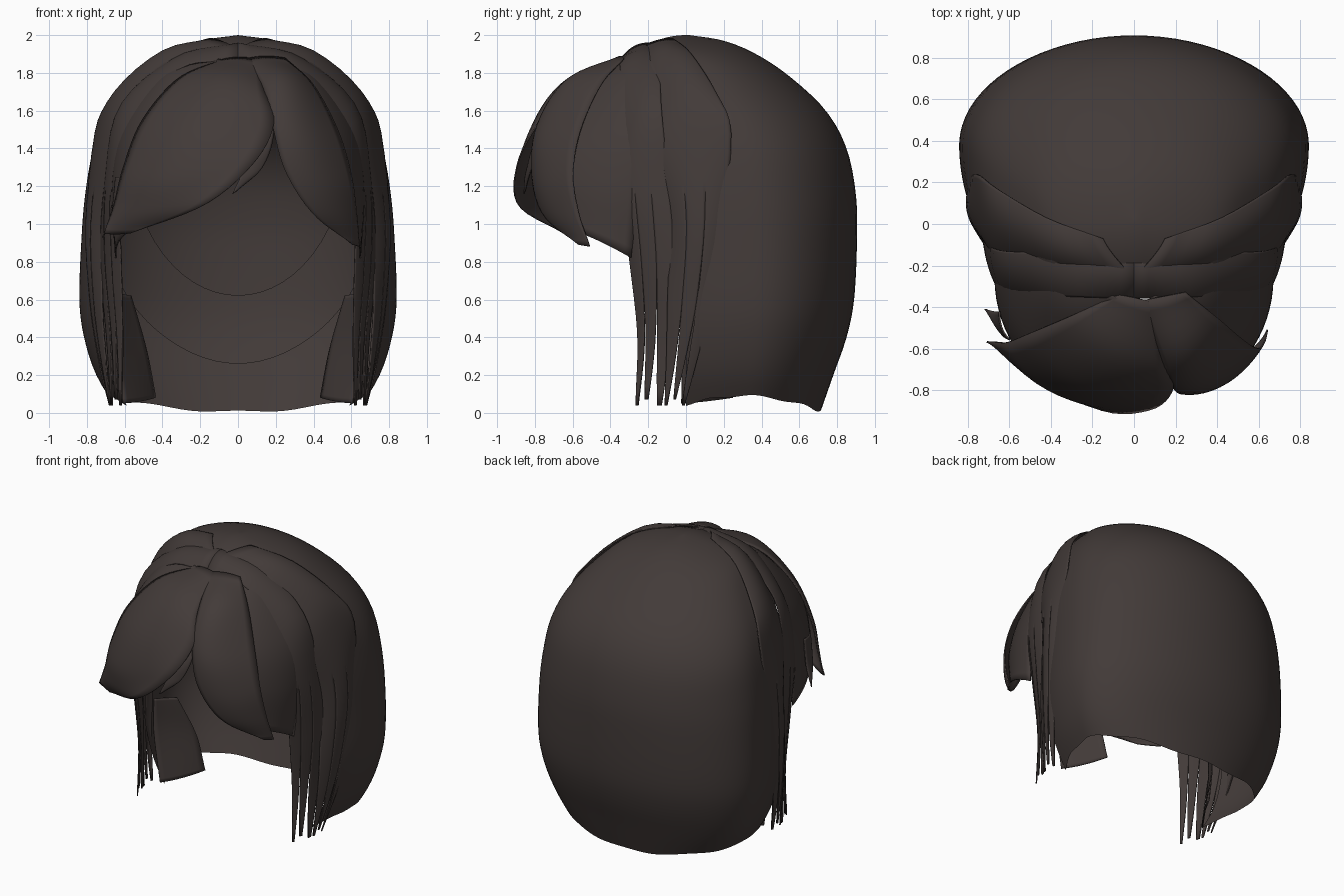
import bpy, bmesh, math
from mathutils import Vector

hair = bpy.data.materials.new("dark_brown_hair")
hair.diffuse_color = (0.055, 0.043, 0.04, 1)


def spline(rows, v):
    """Catmull-Rom through rows (vectors of any size), v in 0..1."""
    n = len(rows) - 1
    i = min(int(v * n), n - 1)
    t = v * n - i
    p1, p2 = Vector(rows[i]), Vector(rows[i + 1])
    p0 = Vector(rows[i - 1]) if i else p1 * 2 - p2
    p3 = Vector(rows[i + 2]) if i + 2 <= n else p2 * 2 - p1
    return 0.5 * (p1 * 2 + (p2 - p0) * t + (p0 * 2 - p1 * 5 + p2 * 4 - p3) * t * t
                  + (p1 * 3 - p0 - p2 * 3 + p3) * t ** 3)


def make_object(name, grids, thickness=0):
    bm = bmesh.new()
    for grid in grids:
        vs = [[bm.verts.new(p) for p in row] for row in grid]
        for a, b in zip(vs, vs[1:]):
            for j in range(len(a) - 1):
                bm.faces.new((a[j], b[j], b[j + 1], a[j + 1]))
    bmesh.ops.remove_doubles(bm, verts=bm.verts, dist=1e-5)
    bmesh.ops.recalc_face_normals(bm, faces=bm.faces)
    # sheets face away from the middle of the head
    middle = Vector((0, 0, 0.9))
    if sum((f.calc_center_median() - middle).dot(f.normal) * f.calc_area() for f in bm.faces) < 0:
        bmesh.ops.reverse_faces(bm, faces=bm.faces)
    for f in bm.faces:
        f.smooth = True
    me = bpy.data.meshes.new(name)
    bm.to_mesh(me)
    bm.free()
    me.materials.append(hair)
    ob = bpy.data.objects.new(name, me)
    bpy.context.collection.objects.link(ob)
    if thickness:
        m = ob.modifiers.new("thickness", 'SOLIDIFY')
        m.thickness = thickness
        m.offset = -1
    return ob


def lock(name, rows, side=1, fingers=1, split=0.55, nu=8, nv=28):
    """Curved sheet: each row has three points across; lower end may split into strands."""
    edges = [[r[k] for r in rows] for k in range(3)]
    grids = []
    for f in range(fingers):
        grid = []
        for i in range(nv + 1):
            v = i / nv
            a, m, b = (spline(e, v) for e in edges)
            k = max(0, (v - split) / (1 - split)) if fingers > 1 else 0
            row = []
            for j in range(nu + 1):
                u = (f + 0.5 + (j / nu - 0.5) * (1 - 0.7 * k ** 4)) / fingers
                p = a * (1 - u) * (1 - 2 * u) + m * 4 * u * (1 - u) + b * u * (2 * u - 1)
                row.append((p.x * side, p.y, p.z + 0.03 * (f % 2) * k))
            grid.append(row)
        grids.append(grid)
    return make_object(name, grids, 0.008)


# U-shaped levels: height, half width, back y, widest y, front edge y
LEVELS = [(2.0, 0, .02, 0, -.23), (1.97, .2, .2, 0, -.23), (1.9, .4, .37, .05, -.22),
          (1.78, .54, .55, .15, -.2), (1.6, .68, .74, .25, -.15), (1.4, .765, .85, .33, -.1),
          (1.15, .81, .9, .36, -.05), (.9, .83, .905, .38, -.02), (.6, .84, .89, .38, 0),
          (.4, .815, .85, .37, 0), (.2, .75, .78, .35, 0), (0, .63, .71, .33, 0)]


def shell(name, bottom, scale=1, nu=32, nv=40):
    grid = []
    for j in range(-nu, nu + 1):
        s = abs(j) / nu
        lo, hi = 0, 1
        for _ in range(25):
            mid = (lo + hi) / 2
            lo, hi = (mid, hi) if spline(LEVELS, mid)[0] * scale > bottom(s) else (lo, mid)
        col = []
        for i in range(nv + 1):
            z, w, back, wide, front = spline(LEVELS, lo * i / nv)
            if s < 0.6:
                t = s / 0.6 * math.pi / 2
                x, y = w * math.sin(t), wide + (back - wide) * math.cos(t)
            else:
                t = (s - 0.6) / 0.4
                x, y = w * (1 - 0.1 * t * t), wide + (front - wide) * t
            # the crown slopes down towards the forehead
            z -= 1.2 * min(y, 0) ** 2 * max(0, z - 1)
            col.append((math.copysign(x, j) * scale, y * scale, z * scale))
        grid.append(col)
    return make_object(name, [grid])


# Main back shell and the two inner layers with arched lower edges
shell("back_shell", lambda s: .006 + .085 * math.sin(math.pi * s / 1.3) ** 2 + .006 * math.cos(22 * s))
shell("inner_layer", lambda s: min(.26 + .39 * (s / .33) ** 2, 1.3), .95)
shell("scalp_layer", lambda s: min(.62 + .33 * (s / .27) ** 2, 1.4), .88)

REAR_LOCK = [
    ((.02, -.24, 1.94), (.1, -.15, 1.975), (.15, -.07, 1.985)),
    ((.35, -.2, 1.86), (.38, -.1, 1.92), (.42, .03, 1.9)),
    ((.58, -.16, 1.62), (.64, 0, 1.7), (.66, .17, 1.68)),
    ((.68, -.14, 1.38), (.745, .03, 1.42), (.76, .24, 1.48)),
    ((.71, -.09, 1.0), (.80, .05, 1.0), (.79, .2, 1.02)),
    ((.72, -.1, .6), (.78, .02, .6), (.78, .14, .6)),
    ((.7, -.11, .3), (.74, -.02, .3), (.74, .07, .3)),
    ((.67, -.13, .04), (.69, -.06, .04), (.67, .01, .04))]
FRONT_LOCK = [
    ((0, -.36, 1.86), (0, -.27, 1.945), (0, -.17, 1.955)),
    ((.3, -.35, 1.83), (.32, -.25, 1.88), (.33, -.14, 1.88)),
    ((.55, -.34, 1.55), (.61, -.24, 1.6), (.63, -.13, 1.62)),
    ((.63, -.35, 1.2), (.69, -.23, 1.2), (.71, -.09, 1.2)),
    ((.62, -.3, .8), (.69, -.2, .8), (.73, -.06, .8)),
    ((.61, -.26, .4), (.66, -.19, .4), (.7, -.08, .4)),
    ((.61, -.28, .04), (.65, -.21, .04), (.68, -.1, .04))]
TEMPLE = [
    ((0, -.42, 1.84), (.08, -.36, 1.87), (.18, -.28, 1.885)),
    ((.26, -.53, 1.71), (.35, -.4, 1.775), (.4, -.24, 1.8)),
    ((.44, -.63, 1.5), (.55, -.45, 1.5), (.61, -.24, 1.52)),
    ((.52, -.66, 1.25), (.63, -.46, 1.22), (.67, -.25, 1.2)),
    ((.58, -.58, .96), (.64, -.44, .9), (.65, -.29, .82))]
INNER_FLAP = [
    ((.66, -.02, .64), (.62, .05, .63), (.57, .12, .62)),
    ((.66, -.02, .4), (.58, .1, .38), (.49, .22, .34)),
    ((.61, -.02, .05), (.52, .1, .06), (.44, .25, .08))]

# Mirrored side locks, temple hair and inner flaps
for side, label in ((1, "right"), (-1, "left")):
    lock("rear_lock_" + label, REAR_LOCK, side, 3, .5)
    lock("front_lock_" + label, FRONT_LOCK, side, 3, .5)
    lock("temple_hair_" + label, TEMPLE, side)
    lock("inner_flap_" + label, INNER_FLAP, side)

# Wide fringe swept to the left
lock("fringe_left", [
    ((-.08, -.34, 1.875), (.02, -.36, 1.885), (.1, -.38, 1.87)),
    ((-.32, -.45, 1.77), (-.1, -.62, 1.77), (.14, -.66, 1.71)),
    ((-.51, -.53, 1.55), (-.22, -.78, 1.53), (.19, -.79, 1.53)),
    ((-.61, -.57, 1.3), (-.36, -.82, 1.26), (.08, -.895, 1.32)),
    ((-.66, -.57, 1.1), (-.5, -.74, 1.08), (-.18, -.89, 1.1)),
    ((-.71, -.57, .95), (-.65, -.6, .945), (-.57, -.65, .95))], nu=12)

# Narrower fringe on the right
lock("fringe_right", [
    ((.04, -.37, 1.875), (.14, -.35, 1.89), (.25, -.33, 1.88)),
    ((.13, -.64, 1.73), (.27, -.61, 1.77), (.4, -.45, 1.74)),
    ((.18, -.78, 1.53), (.36, -.76, 1.5), (.53, -.56, 1.5)),
    ((.25, -.82, 1.28), (.44, -.77, 1.25), (.6, -.6, 1.27)),
    ((.4, -.76, 1.05), (.53, -.69, 1.05), (.63, -.57, 1.06)),
    ((.61, -.57, .89), (.63, -.54, .885), (.645, -.51, .88))], nu=12)

# Small pointed strand between the fringes, and the spike at the left temple
lock("middle_strand", [
    ((.08, -.66, 1.7), (.12, -.66, 1.7), (.16, -.66, 1.68)),
    ((.06, -.8, 1.42), (.13, -.8, 1.44), (.19, -.77, 1.48)),
    ((.02, -.85, 1.27), (.08, -.84, 1.28), (.13, -.82, 1.3)),
    ((-.03, -.86, 1.16), (-.02, -.86, 1.165), (-.01, -.85, 1.17))])
lock("temple_spike", [
    ((-.6, -.56, 1.25), (-.64, -.5, 1.25), (-.65, -.42, 1.25)),
    ((-.64, -.53, 1.05), (-.67, -.48, 1.05), (-.67, -.42, 1.05)),
    ((-.71, -.42, .94), (-.715, -.415, .935), (-.72, -.41, .93))])
